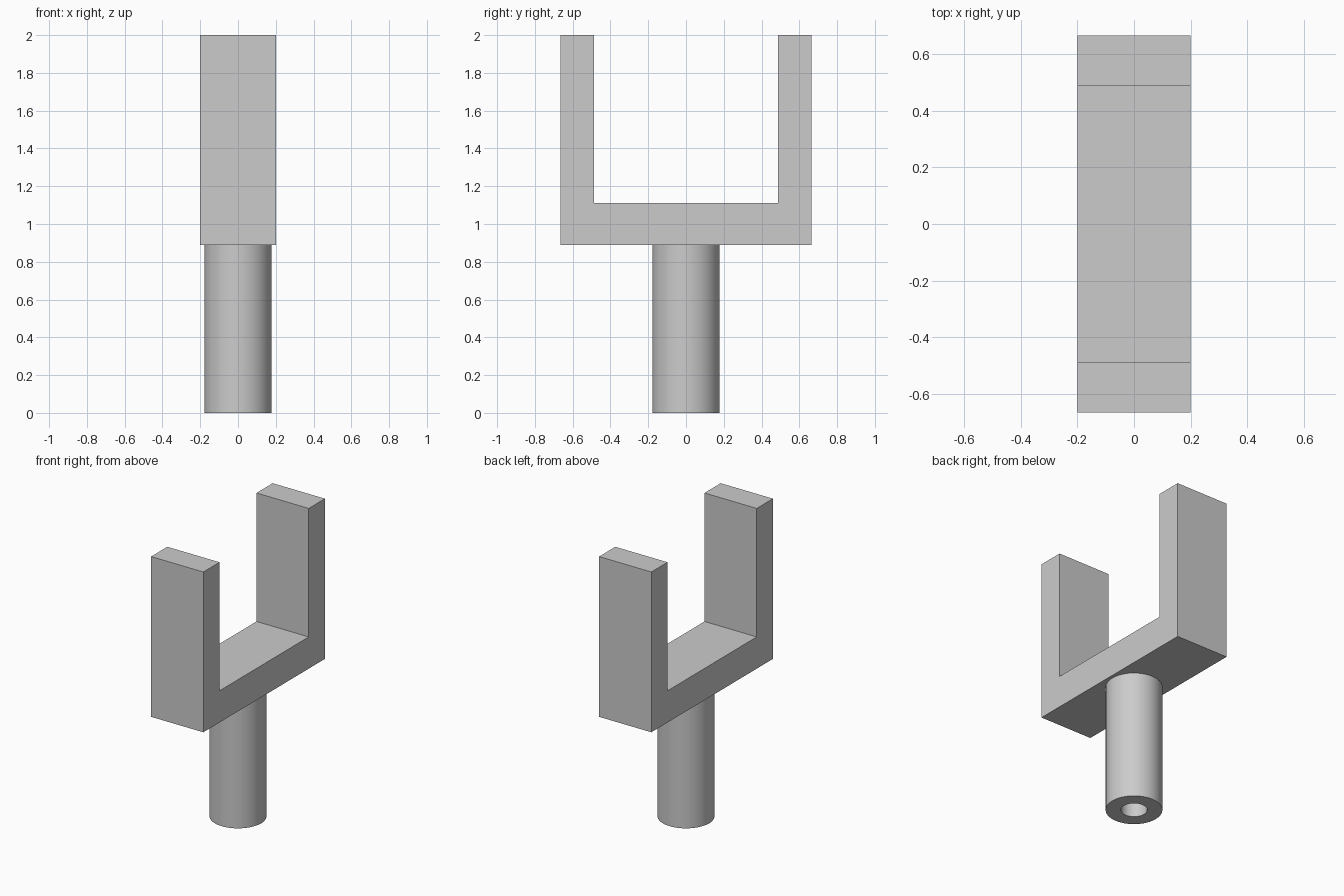
import bpy, bmesh, math
from mathutils import Matrix, Vector

cube = bpy.data.objects.get("Cube")
if cube:
    bpy.data.objects.remove(cube, do_unlink=True)

# One plain grey for everything
grey = bpy.data.materials.new("plain_grey")
grey.use_nodes = True
grey.diffuse_color = (0.6, 0.6, 0.6, 1)
grey.node_tree.nodes["Principled BSDF"].inputs["Base Color"].default_value = (0.6, 0.6, 0.6, 1)

HALF_WIDTH, HALF_SPAN, INNER = 0.2, 0.665, 0.488
BASE_Z, FLOOR_Z, TOP_Z = 0.89, 1.11, 2.0
SHAFT_R, BORE_R, SIDES = 0.178, 0.083, 64


def finish(bm, name):
    bmesh.ops.recalc_face_normals(bm, faces=bm.faces)
    mesh = bpy.data.meshes.new(name)
    bm.to_mesh(mesh)
    bm.free()
    mesh.materials.append(grey)
    obj = bpy.data.objects.new(name, mesh)
    bpy.context.collection.objects.link(obj)
    return obj


# Fork: U-shaped side profile, mirrored about the centre and extruded across x
half = [(HALF_SPAN, BASE_Z), (HALF_SPAN, TOP_Z), (INNER, TOP_Z), (INNER, FLOOR_Z)]
profile = half + [(-y, z) for y, z in reversed(half)]
bm = bmesh.new()
face = bm.faces.new([bm.verts.new((-HALF_WIDTH, y, z)) for y, z in profile])
side = bmesh.ops.extrude_face_region(bm, geom=[face])
bmesh.ops.translate(bm, vec=(2 * HALF_WIDTH, 0, 0),
                    verts=[v for v in side["geom"] if isinstance(v, bmesh.types.BMVert)])
finish(bm, "fork_bracket")

# Shaft: turned profile with a blind bore open at the bottom
bm = bmesh.new()
outline = [(0, BASE_Z), (BORE_R, BASE_Z), (BORE_R, 0), (SHAFT_R, 0), (SHAFT_R, BASE_Z)]
verts = [bm.verts.new((r, 0, z)) for r, z in outline]
edges = [bm.edges.new(pair) for pair in zip(verts, verts[1:])]
bmesh.ops.spin(bm, geom=verts + edges, cent=(0, 0, 0), axis=(0, 0, 1),
               angle=2 * math.pi, steps=SIDES, use_merge=True)
bmesh.ops.remove_doubles(bm, verts=bm.verts, dist=0.0001)
shaft = finish(bm, "hollow_shaft")

bpy.ops.object.select_all(action='DESELECT')
shaft.select_set(True)
bpy.context.view_layer.objects.active = shaft
bpy.ops.object.shade_smooth_by_angle(angle=math.radians(30))
